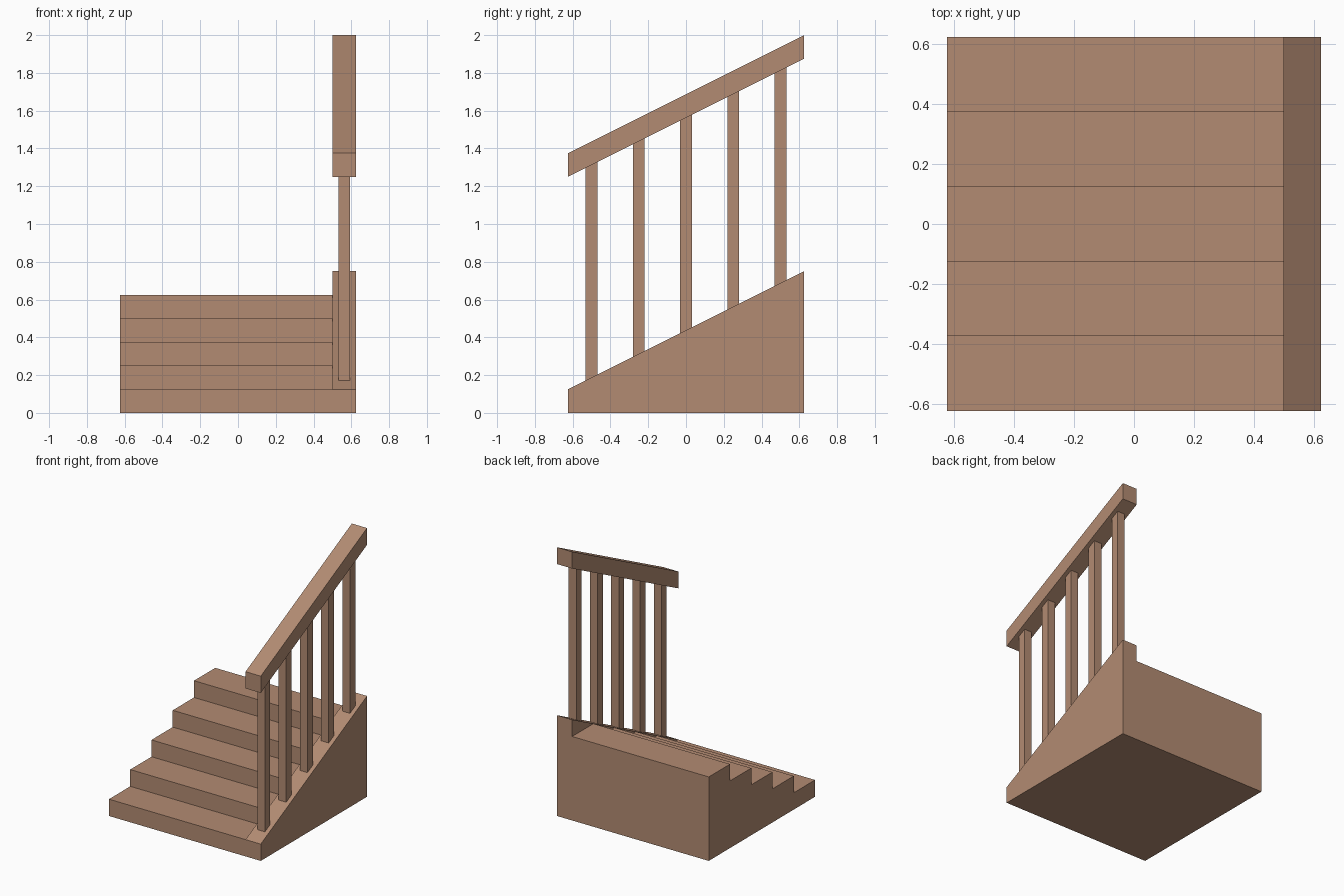
import bpy
import bmesh

if "Cube" in bpy.data.objects:
    bpy.data.objects.remove(bpy.data.objects["Cube"])

wood = bpy.data.materials.new("brown wood")
wood.diffuse_color = (0.45, 0.26, 0.17, 1)
wood.use_nodes = True
wood.node_tree.nodes["Principled BSDF"].inputs["Base Color"].default_value = wood.diffuse_color


def extrude_profile(name, profile, x0, x1):
    """Solid from a (y, z) side profile, swept from x0 to x1."""
    bm = bmesh.new()
    face = bm.faces.new([bm.verts.new((x0, y, z)) for y, z in profile])
    swept = bmesh.ops.extrude_face_region(bm, geom=[face])["geom"]
    moved = [v for v in swept if isinstance(v, bmesh.types.BMVert)]
    bmesh.ops.translate(bm, verts=moved, vec=(x1 - x0, 0, 0))
    bmesh.ops.recalc_face_normals(bm, faces=bm.faces)
    mesh = bpy.data.meshes.new(name)
    bm.to_mesh(mesh)
    bm.free()
    mesh.materials.append(wood)
    obj = bpy.data.objects.new(name, mesh)
    bpy.context.collection.objects.link(obj)
    return obj


HALF = 0.625
STEPS, RUN, RISE = 5, 0.25, 0.125
INNER = 0.5                       # inner side of the railing


def slope(y, base):
    """Height of a line parallel to the stair pitch, base at the front edge."""
    return base + (y + HALF) * RISE / RUN


def sloped_bar(name, y0, y1, low, high, x0, x1):
    return extrude_profile(name, [(y0, slope(y0, low)), (y1, slope(y1, low)),
                                  (y1, slope(y1, high)), (y0, slope(y0, high))], x0, x1)


# solid flight of steps
profile = [(HALF, 0), (-HALF, 0)]
for i in range(STEPS):
    y = -HALF + i * RUN
    profile += [(y, (i + 1) * RISE), (y + RUN, (i + 1) * RISE)]
    if i < STEPS - 1:
        continue
extrude_profile("steps", profile, -HALF, INNER)

# sloped side wall under the railing
extrude_profile("side_wall", [(-HALF, 0), (HALF, 0), (HALF, slope(HALF, RISE)),
                              (-HALF, RISE)], INNER, HALF)

# handrail
sloped_bar("handrail", -HALF, HALF, 1.25, 1.375, INNER, HALF)

# balusters
w = 0.03125
mid = (INNER + HALF) / 2
for i in range(5):
    y = -0.5 + i * RUN
    sloped_bar(f"baluster_{i + 1}", y - w, y + w, RISE, 1.25, mid - w, mid + w)
